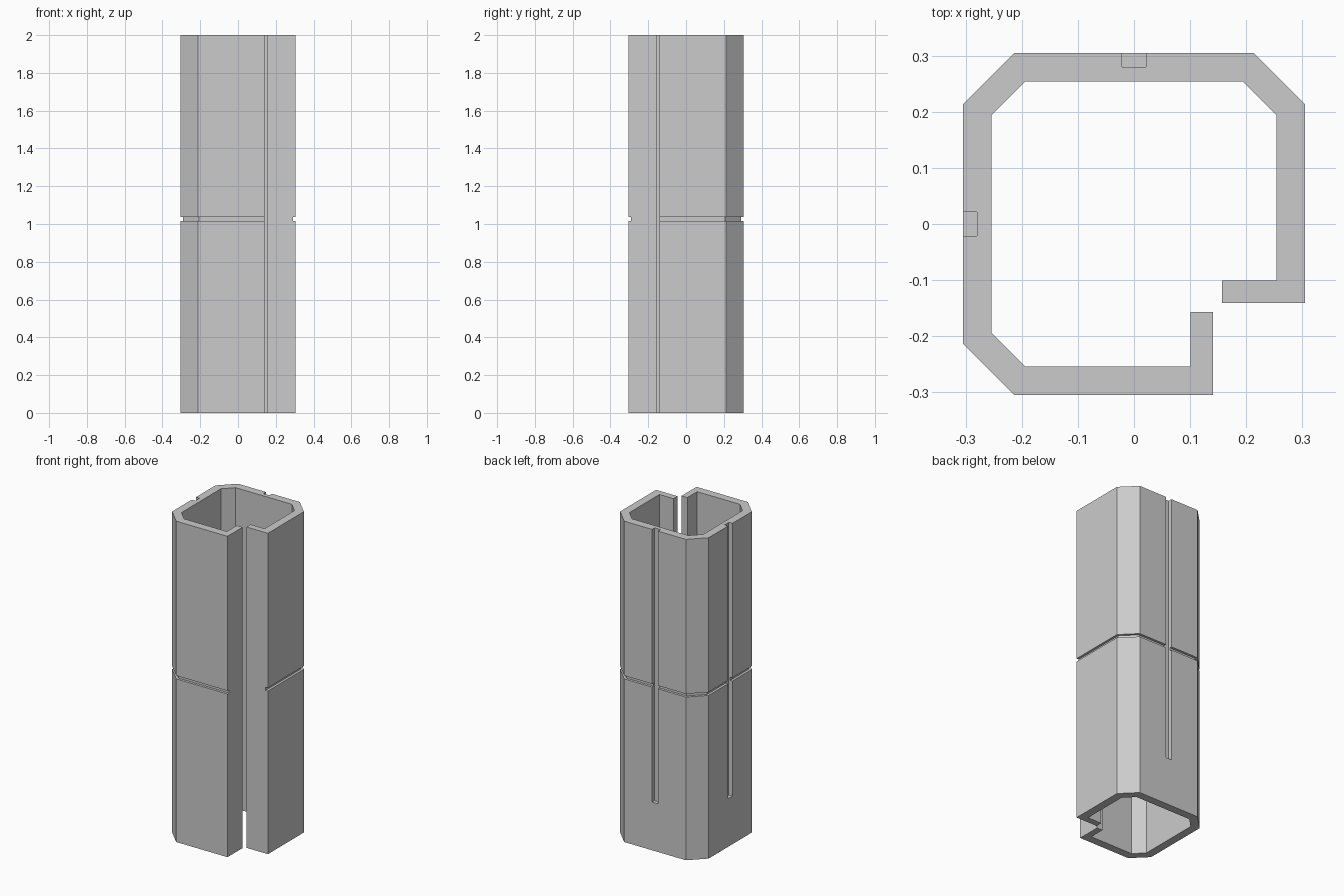
import bpy
import bmesh

cube = bpy.data.objects.get("Cube")
if cube:
    bpy.data.objects.remove(cube, do_unlink=True)

HALF, CHAMFER = 0.305, 0.213      # outer half width, start of corner chamfer
INNER, INNER_CH = 0.254, 0.194    # same for the inside wall
HEIGHT = 2.0

grey = bpy.data.materials.new("plain grey")
grey.use_nodes = True
grey.diffuse_color = (0.6, 0.6, 0.6, 1)
grey.node_tree.nodes["Principled BSDF"].inputs["Base Color"].default_value = (0.6, 0.6, 0.6, 1)


def prism(name, points, z0, z1):
    """Extrude a flat outline from z0 to z1."""
    bm = bmesh.new()
    face = bm.faces.new([bm.verts.new((x, y, z0)) for x, y in points])
    ext = bmesh.ops.extrude_face_region(bm, geom=[face])
    top = [v for v in ext["geom"] if isinstance(v, bmesh.types.BMVert)]
    bmesh.ops.translate(bm, verts=top, vec=(0, 0, z1 - z0))
    bmesh.ops.recalc_face_normals(bm, faces=bm.faces)
    mesh = bpy.data.meshes.new(name)
    bm.to_mesh(mesh)
    bm.free()
    mesh.materials.append(grey)
    obj = bpy.data.objects.new(name, mesh)
    bpy.context.collection.objects.link(obj)
    return obj


def chamfered(h, c):
    """Three chamfered corners, from front left-hand round to back right-hand."""
    return [(-c, -h), (-h, -c), (-h, c), (-c, h), (c, h), (h, c)]


def box(x0, x1, y0, y1):
    return [(x0, y0), (x1, y0), (x1, y1), (x0, y1)]


# Open tube with two inward lips at the notched corner
lip_out, lip_in, lip_end = 0.141, 0.101, 0.157
outline = [(lip_out, -HALF)] + chamfered(HALF, CHAMFER)
outline += [(HALF, -lip_out), (lip_end, -lip_out), (lip_end, -lip_in), (INNER, -lip_in)]
outline += chamfered(INNER, INNER_CH)[::-1]
outline += [(lip_in, -INNER), (lip_in, -lip_end), (lip_out, -lip_end)]
tube = prism("corner_post", outline, 0, HEIGHT)

# Shallow groove round the outside at mid height
g, big, cut = HALF - 0.015, 0.4, 0.2
ring = [(cut, -g)] + chamfered(g, CHAMFER - 0.006)
ring += [(g, -cut), (big, -cut), (big, big), (-big, big), (-big, -big), (cut, -big)]
groove = prism("groove_cutter", ring, 1.017, 1.037)

# Upright slots in the back and side walls, open at the top
w, floor = 0.021, HALF - 0.025
back = prism("back_slot_cutter", box(-w, w, floor, big), 0.3, HEIGHT + 0.1)
side = prism("side_slot_cutter", box(-big, -floor, -w, w), 0.3, HEIGHT + 0.1)

for cutter in (groove, back, side):
    mod = tube.modifiers.new(cutter.name, 'BOOLEAN')
    mod.operation = 'DIFFERENCE'
    mod.solver = 'EXACT'
    mod.object = cutter

# Bake the cuts into the post and drop the cutters
depsgraph = bpy.context.evaluated_depsgraph_get()
baked = bpy.data.meshes.new_from_object(tube.evaluated_get(depsgraph))
tube.modifiers.clear()
tube.data = baked
for cutter in (groove, back, side):
    bpy.data.objects.remove(cutter, do_unlink=True)
